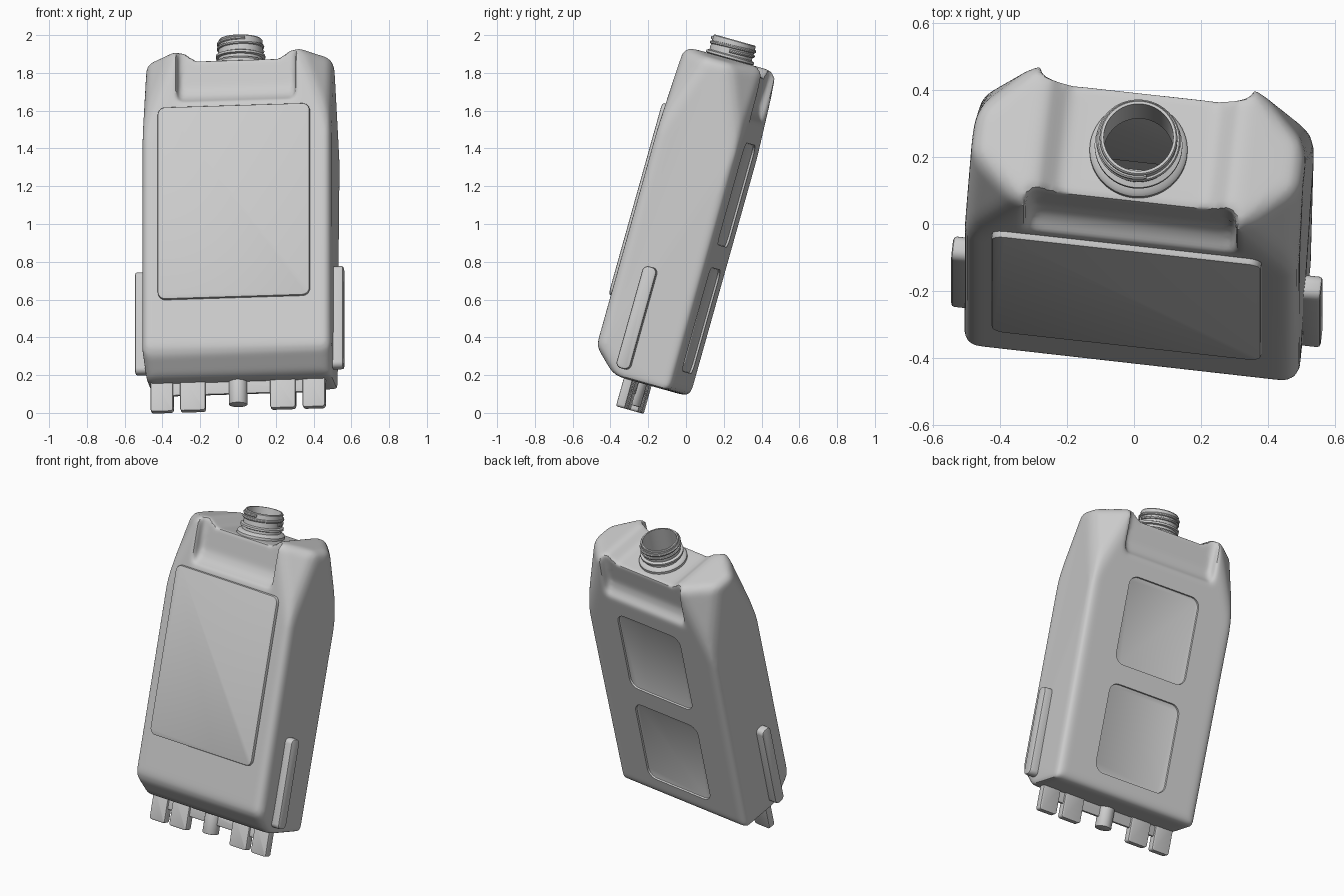
import bpy, bmesh
from math import radians, cos, sin, pi
from mathutils import Matrix, Vector

if "Cube" in bpy.data.objects:
    bpy.data.objects.remove(bpy.data.objects["Cube"])

# Leaning frame of the whole canister: width, depth and height axes
wide = Vector((0.9934, -0.11, 0.031)).normalized()
up = Vector((0, 0.27, 0.963))
up = (up - wide * up.dot(wide)).normalized()
deep = up.cross(wide)
LEAN = Matrix((wide, deep, up)).transposed().to_4x4()
LEAN.translation = Vector((0.015, -0.002, 1.0))

FRONT = Matrix.Rotation(radians(90), 4, 'X')
RIGHT = Matrix(((0, 0, 1), (1, 0, 0), (0, 1, 0))).to_4x4()
LEFT = Matrix.Rotation(pi, 4, 'Z') @ RIGHT


def make(name, bm):
    bmesh.ops.recalc_face_normals(bm, faces=bm.faces)
    me = bpy.data.meshes.new(name)
    bm.to_mesh(me)
    bm.free()
    ob = bpy.data.objects.new(name, me)
    bpy.context.collection.objects.link(ob)
    return ob


def bake(ob):
    dg = bpy.context.evaluated_depsgraph_get()
    me = bpy.data.meshes.new_from_object(ob.evaluated_get(dg))
    ob.modifiers.clear()
    ob.data = me


def bevel(ob, width, segments=3, angle=40):
    m = ob.modifiers.new("bevel", 'BEVEL')
    m.width, m.segments = width, segments
    m.limit_method, m.angle_limit = 'ANGLE', radians(angle)
    bake(ob)
    return ob


def cut(ob, cutter):
    m = ob.modifiers.new("cut", 'BOOLEAN')
    m.operation, m.solver, m.object = 'DIFFERENCE', 'EXACT', cutter
    bake(ob)
    bpy.data.objects.remove(cutter)


def prism(name, outline, depth, matrix):
    """Extrude a flat outline along its own z, then place it."""
    bm = bmesh.new()
    face = bm.faces.new([bm.verts.new((x, y, 0)) for x, y in outline])
    ext = bmesh.ops.extrude_face_region(bm, geom=[face])
    vs = [v for v in ext["geom"] if isinstance(v, bmesh.types.BMVert)]
    bmesh.ops.translate(bm, verts=vs, vec=(0, 0, depth))
    bmesh.ops.transform(bm, matrix=matrix, verts=bm.verts)
    return make(name, bm)


def plate(name, w, h, r, depth, place, side, soft=0.008):
    """Rounded rectangular plate."""
    pts = []
    for k, (sx, sy) in enumerate(((1, 1), (-1, 1), (-1, -1), (1, -1))):
        for i in range(7):
            t = (k + i / 6) * pi / 2
            pts.append((sx * (w / 2 - r) + r * cos(t), sy * (h / 2 - r) + r * sin(t)))
    return bevel(prism(name, pts, depth, Matrix.Translation(place) @ side), soft, 2)


def lathe(name, profile, closed=True, n=64):
    bm = bmesh.new()
    rings = [[bm.verts.new((r * cos(2 * pi * i / n), r * sin(2 * pi * i / n) + NECK_Y, z))
              for i in range(n)] for r, z in profile]
    pairs = list(zip(rings, rings[1:] + rings[:1])) if closed else list(zip(rings, rings[1:]))
    for a, b in pairs:
        for i in range(n):
            j = (i + 1) % n
            bm.faces.new((a[i], a[j], b[j], b[i]))
    if not closed:
        bm.faces.new(rings[0])
        bm.faces.new(rings[-1])
    return make(name, bm)


NECK_Y = -0.012

# Body: convex block with a chamfered foot and four shoulder facets
half = [(0.505, -0.23, -0.75), (0.495, -0.10, -0.875), (0.495, 0.22, -0.875),
        (0.505, -0.23, 0.44), (0.505, 0.22, 0.44),
        (0.33, -0.23, 0.905), (0.32, 0.22, 0.905),
        (0.498, -0.08, 0.88), (0.498, 0.05, 0.88)]
bm = bmesh.new()
for x, y, z in half:
    bm.verts.new((x, y, z))
    bm.verts.new((-x, y, z))
bmesh.ops.convex_hull(bm, input=bm.verts)
bmesh.ops.dissolve_limit(bm, angle_limit=radians(1), verts=bm.verts, edges=bm.edges)
body = bevel(make("canister_body", bm), 0.045, 4, 15)

# Grip recesses front and back, and the shallow dip across the top
for s in (1, -1):
    grip = [(-0.33 * s, 0.59), (-0.235 * s, 0.605), (-0.178 * s, 0.655), (-0.165 * s, 0.71),
            (-0.175 * s, 1.0), (-0.33 * s, 1.0)]
    cut(body, bevel(prism("grip_cutter", grip, 0.63, Matrix.Translation((-0.315, 0, 0)) @ RIGHT), 0.025, 3, 30))
dip = [(-0.22, 0.857), (0.22, 0.857), (0.31, 0.92), (0.31, 1.0), (-0.31, 1.0), (-0.31, 0.92)]
cut(body, prism("dip_cutter", dip, 1.0, Matrix.Translation((0, 0.5, 0)) @ FRONT))

# Soften every rim as in blow-moulded plastic
m = body.modifiers.new("remesh", 'REMESH')
m.mode, m.voxel_size = 'VOXEL', 0.014
m = body.modifiers.new("soften", 'SMOOTH')
m.factor, m.iterations = 0.5, 6
bake(body)

# Two sunken panels on the back
for z, h in ((0.22, 0.56), (-0.47, 0.57)):
    cut(body, plate("panel_cutter", 0.5, h, 0.06, 0.053, (0, 0.26, z), FRONT, 0.006))

# Opening under the neck, leaving the body a hollow shell
cut(body, lathe("opening_cutter", [(0.104, 0.6), (0.104, 1.2)], closed=False))
bm = bmesh.new()
bm.from_mesh(body.data)
inner = []
for f in bm.faces:
    c = f.calc_center_median()
    if 0.55 < c.z < 0.84 and Vector((c.x, c.y - NECK_Y)).length < 0.11:
        inner.append(f)
bmesh.ops.delete(bm, geom=inner, context='FACES')
bm.to_mesh(body.data)
bm.free()

# Neck with flange and collar
lathe("neck", [(0.104, 0.845), (0.146, 0.845), (0.146, 0.872), (0.138, 0.882), (0.118, 0.888),
               (0.118, 0.903), (0.131, 0.908), (0.131, 0.920), (0.116, 0.926),
               (0.116, 1.003), (0.112, 1.008), (0.104, 1.008)])

# Screw thread
curve = bpy.data.curves.new("thread_path", 'CURVE')
curve.dimensions, curve.bevel_depth, curve.bevel_resolution = '3D', 0.009, 2
curve.use_fill_caps = True
sp = curve.splines.new('POLY')
N = 90
sp.points.add(N)
for i, p in enumerate(sp.points):
    t = i / N * 3.6 * pi
    p.co = (0.117 * cos(t), 0.117 * sin(t) + NECK_Y, 0.945 + 0.045 * i / N, 1)
path = bpy.data.objects.new("thread_path", curve)
bpy.context.collection.objects.link(path)
mesh = bpy.data.meshes.new_from_object(path.evaluated_get(bpy.context.evaluated_depsgraph_get()))
bpy.data.objects.remove(path)
bpy.context.collection.objects.link(bpy.data.objects.new("neck_thread", mesh))

# Raised label field on the front
plate("front_label", 0.81, 1.055, 0.04, 0.06, (-0.01, -0.19, 0.058), FRONT)

# Raised rails low on both sides
for name, s, side in (("right_rail", 1, RIGHT), ("left_rail", -1, LEFT)):
    plate(name, 0.076, 0.56, 0.03, 0.09, (s * 0.465, -0.055, -0.548), side, 0.01)

# Clip tabs, joining web and spigot under the base
for name, x, w in (("outer", 0.405, 0.12), ("inner", 0.24, 0.135)):
    for s, label in ((1, "right"), (-1, "left")):
        plate(f"{label}_{name}_tab", w, 0.188, 0.015, 0.048,
              (s * x - 0.012, 0.004, -0.934), FRONT, 0.006)
plate("tab_web", 0.76, 0.11, 0.01, 0.022, (-0.012, -0.009, -0.885), FRONT, 0.004)
spigot = bmesh.new()
bmesh.ops.create_cone(spigot, cap_ends=True, segments=32, radius1=0.05, radius2=0.05, depth=0.16,
                      matrix=Matrix.Translation((-0.012, -0.02, -0.92)))
bevel(make("spigot", spigot), 0.006, 2)

# Lean everything and shade
for ob in bpy.context.scene.objects:
    ob.matrix_world = LEAN
    ob.select_set(True)
bpy.context.view_layer.objects.active = body
bpy.ops.object.shade_smooth_by_angle(angle=radians(35))
